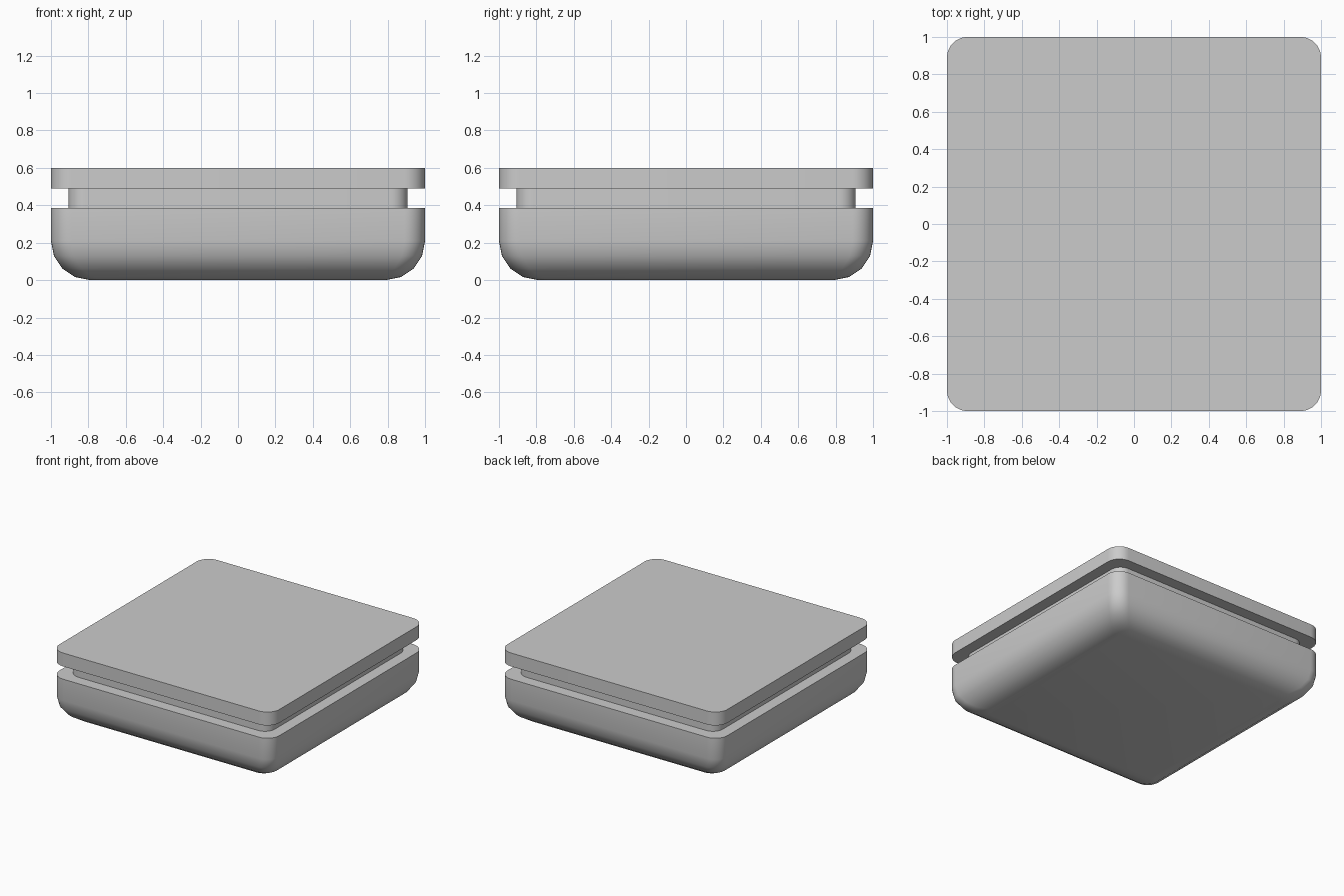
import bpy, bmesh, math

if "Cube" in bpy.data.objects:
    bpy.data.objects.remove(bpy.data.objects["Cube"])


def ring(bm, half, radius, z, seg=8):
    # Rounded square outline at height z
    verts = []
    for q in range(4):
        mid = math.radians(45 + 90 * q)
        cx = math.copysign(half - radius, math.cos(mid))
        cy = math.copysign(half - radius, math.sin(mid))
        for i in range(seg + 1):
            a = math.radians(90 * q + 90 * i / seg)
            verts.append(bm.verts.new((cx + radius * math.cos(a),
                                       cy + radius * math.sin(a), z)))
    return verts


def loft(name, profile):
    # Closed solid through (half width, corner radius, z) rings
    bm = bmesh.new()
    rings = [ring(bm, *p) for p in profile]
    n = len(rings[0])
    for lo, hi in zip(rings, rings[1:]):
        for i in range(n):
            j = (i + 1) % n
            bm.faces.new((lo[i], lo[j], hi[j], hi[i]))
    bm.faces.new(rings[0][::-1])
    bm.faces.new(rings[-1])
    mesh = bpy.data.meshes.new(name)
    bm.to_mesh(mesh)
    bm.free()
    ob = bpy.data.objects.new(name, mesh)
    bpy.context.collection.objects.link(ob)
    bpy.ops.object.select_all(action='DESELECT')
    ob.select_set(True)
    bpy.context.view_layer.objects.active = ob
    bpy.ops.object.shade_smooth_by_angle(angle=math.radians(40))
    return ob


# Tray with a faceted, rounded lower edge
tray = []
for i in range(5):
    t = math.radians(90 * i / 4)
    tray.append((0.79 + 0.21 * math.sin(t), 0.08 + 0.03 * math.sin(t),
                 0.21 * (1 - math.cos(t))))
tray.append((1.0, 0.11, 0.385))
loft("tray_base", tray)

# Recessed neck
loft("recessed_neck", [(0.907, 0.09, 0.385), (0.907, 0.09, 0.49)])

# Flat lid
loft("lid", [(1.0, 0.11, 0.49), (1.0, 0.11, 0.60)])
